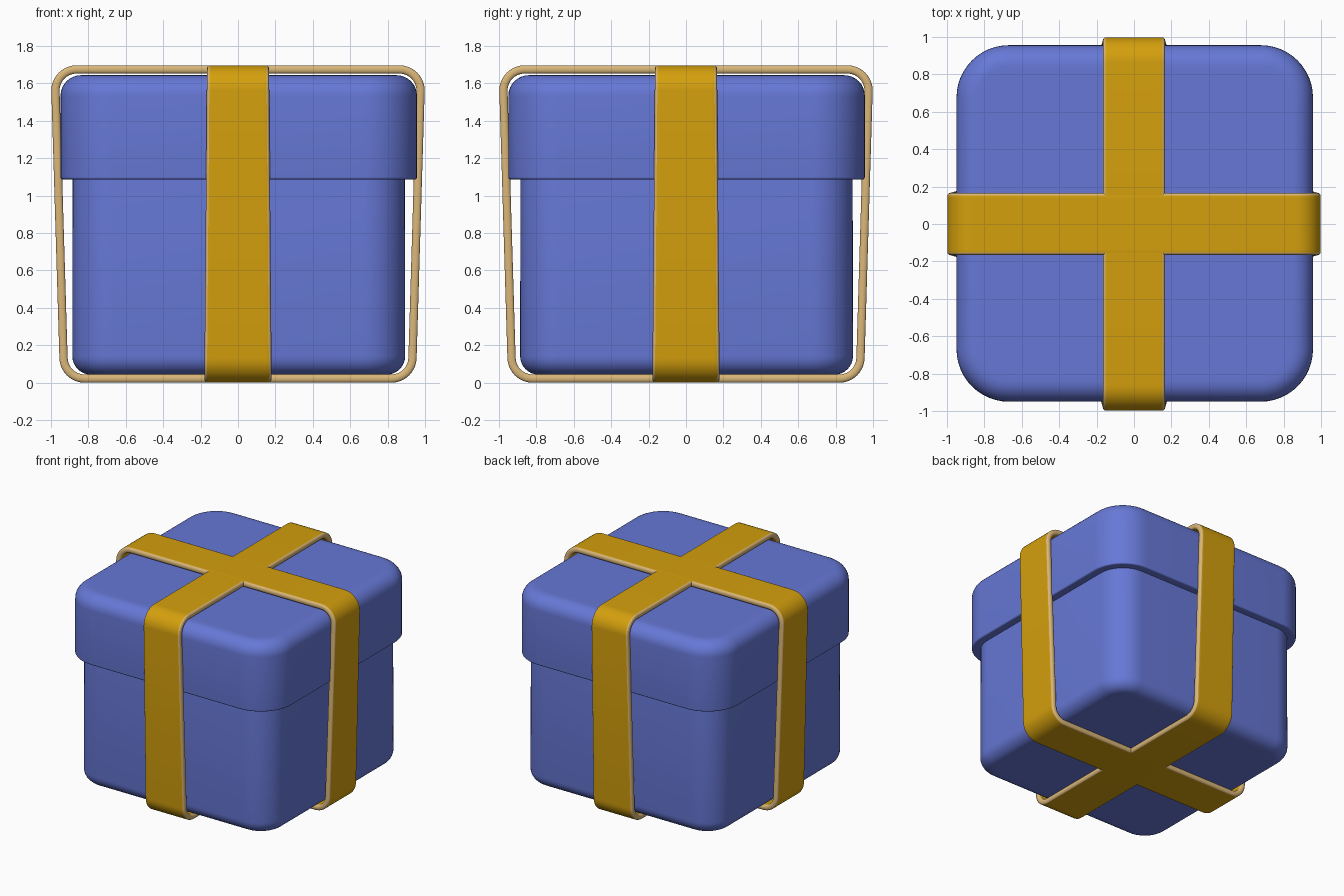
import bpy, math
from math import sin, cos, pi

if "Cube" in bpy.data.objects:
    bpy.data.objects.remove(bpy.data.objects["Cube"])


def material(name, rgb):
    m = bpy.data.materials.new(name)
    m.diffuse_color = (*rgb, 1)
    m.use_nodes = True
    m.node_tree.nodes["Principled BSDF"].inputs["Base Color"].default_value = m.diffuse_color
    return m


blue = material("box blue", (0.133, 0.187, 0.67))
gold = material("ribbon gold", (0.66, 0.35, 0.004))
tan = material("ribbon edge tan", (0.70, 0.47, 0.19))


def make(name, verts, faces, mats, location=(0, 0, 0)):
    me = bpy.data.meshes.new(name)
    me.from_pydata(verts, [], faces)
    for m in mats:
        me.materials.append(m)
    ob = bpy.data.objects.new(name, me)
    bpy.context.collection.objects.link(ob)
    ob.location = location
    bpy.ops.object.select_all(action='DESELECT')
    ob.select_set(True)
    bpy.context.view_layer.objects.active = ob
    bpy.ops.object.shade_smooth_by_angle(angle=math.radians(40))
    return ob


def rounded_box(name, z0, z1, half0, half1, radius, bev0, bev1):
    """Box with rounded upright corners and rolled lower and upper rims."""
    levels = [(z0, half0, bev0 + 0.03)]          # z, half width, inset
    for i in range(9):
        a = pi / 2 * i / 8
        levels.append((z0 + bev0 * (1 - cos(a)), half0, bev0 * (1 - sin(a))))
    for i in range(9):
        a = pi / 2 * i / 8
        levels.append((z1 - bev1 * (1 - sin(a)), half1, bev1 * (1 - cos(a))))
    levels.append((z1, half1, bev1 + 0.03))
    seg = 12
    verts = []
    for z, half, inset in levels:
        r = radius - inset
        c = half - radius
        for q in range(4):
            sx, sy = ((1, 1), (-1, 1), (-1, -1), (1, -1))[q]
            for i in range(seg + 1):
                a = pi / 2 * (q + i / seg)
                verts.append((sx * c + r * cos(a), sy * c + r * sin(a), z))
    n = 4 * (seg + 1)
    faces = [(k * n + i, k * n + (i + 1) % n, (k + 1) * n + (i + 1) % n, (k + 1) * n + i)
             for k in range(len(levels) - 1) for i in range(n)]
    faces.append(tuple(reversed(range(n))))
    faces.append(tuple(range((len(levels) - 1) * n, len(levels) * n)))
    return make(name, verts, faces, [blue], (0.004, 0.003, 0))


# box body and overhanging lid
rounded_box("box_body", 0.043, 1.15, 0.89, 0.888, 0.22, 0.10, 0.02)
rounded_box("box_lid", 1.087, 1.644, 0.953, 0.953, 0.28, 0.012, 0.11)


def ribbon(name, turned):
    """Closed band around the box, slightly narrower at the top."""
    t, top, r = 0.044, 1.697, 0.135
    path = []                                     # centre x, centre z, angle
    for cx, cz, a0 in ((0.998 - r, top - r, 0), (-0.998 + r, top - r, 90),
                       (-0.955 + r, r, 180), (0.955 - r, r, 270)):
        path += [(cx, cz, math.radians(a0 + 90 * i / 10)) for i in range(11)]
    # half section: flat gold faces joined by a round tan edge
    e = 0.014
    side = [(0.03, 0)] + [(e - e * cos(b), t / 2 - t / 2 * sin(b))
                          for b in (pi / 2 - pi * i / 8 for i in range(9))] + [(0.03, t)]
    m = len(side) * 2
    verts = []
    for cx, cz, a in path:
        z = cz + r * sin(a)
        w = 0.180 - 0.014 * z / top
        ring = [(w - u, d) for u, d in side] + [(u - w, d) for u, d in reversed(side)]
        for y, d in ring:
            x, zz = cx + (r - d) * cos(a), cz + (r - d) * sin(a)
            verts.append((-y, x, zz) if turned else (x, y, zz))
    n = len(path)
    faces, idx = [], []
    for i in range(n):
        j = (i + 1) % n
        for k in range(m):
            l = (k + 1) % m
            faces.append((i * m + k, i * m + l, j * m + l, j * m + k))
            idx.append(1 if 1 <= k % (m // 2) <= 8 else 0)
    ob = make(name, verts, faces, [gold, tan])
    for p, v in zip(ob.data.polygons, idx):
        p.material_index = v
    # outward-facing normals
    bpy.ops.object.mode_set(mode='EDIT')
    bpy.ops.mesh.select_all(action='SELECT')
    bpy.ops.mesh.normals_make_consistent(inside=False)
    bpy.ops.object.mode_set(mode='OBJECT')


ribbon("ribbon_side_to_side", False)
ribbon("ribbon_front_to_back", True)
